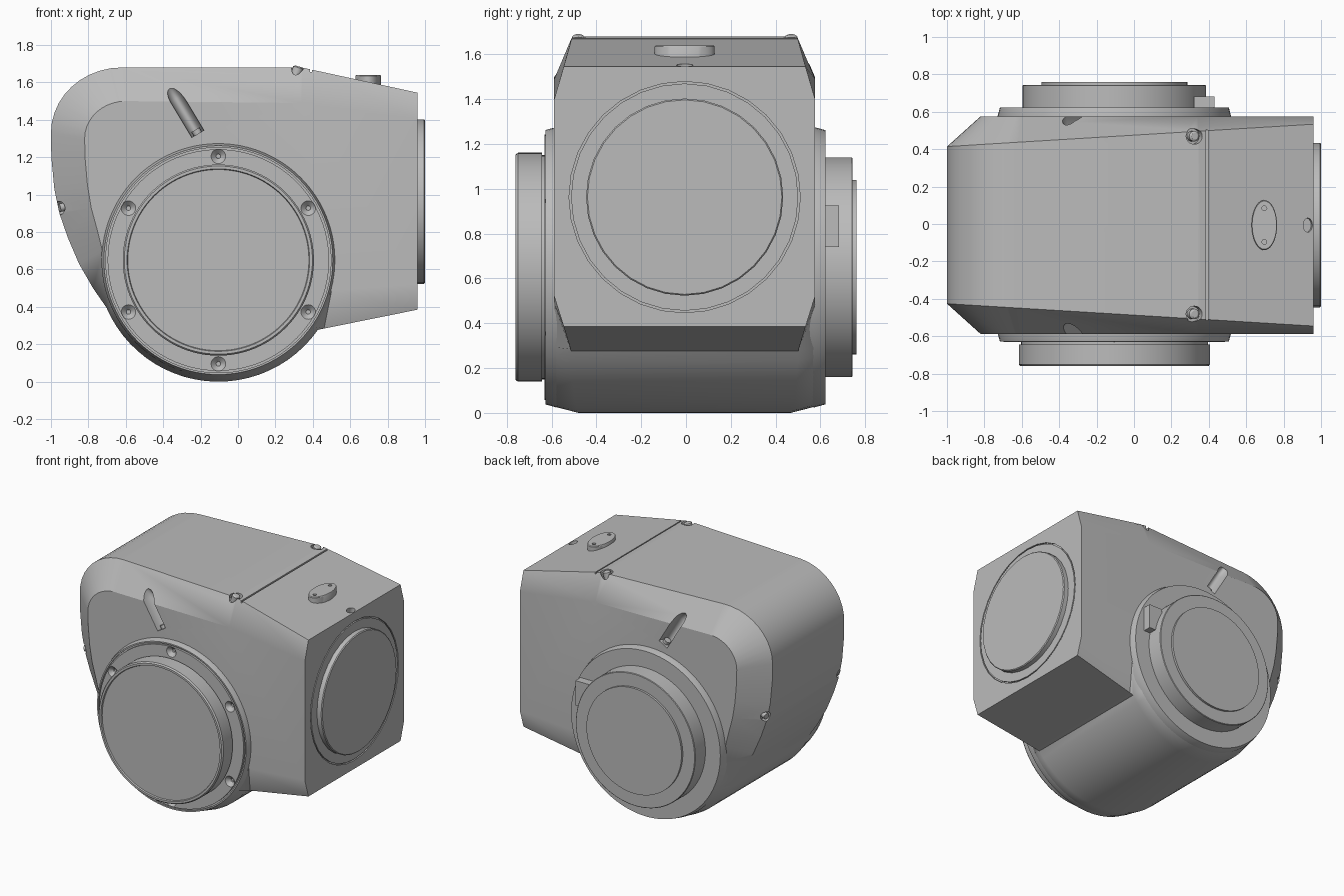
import bpy, bmesh, math
from mathutils import Vector, Matrix

cube = bpy.data.objects.get("Cube")
if cube:
    bpy.data.objects.remove(cube, do_unlink=True)

GREY = (0.5, 0.5, 0.5, 1)
metal = bpy.data.materials.new("cast_grey")
metal.use_nodes = True
metal.diffuse_color = GREY
metal.node_tree.nodes["Principled BSDF"].inputs["Base Color"].default_value = GREY

CY = -0.006                              # middle plane of the housing
HUB = Vector((-0.105, CY, 0.65))         # centre of the side flanges
END = Vector((0.96, CY, 0.963))          # centre of the end port


def finish(name, bm):
    bmesh.ops.recalc_face_normals(bm, faces=bm.faces)
    mesh = bpy.data.meshes.new(name)
    bm.to_mesh(mesh)
    bm.free()
    ob = bpy.data.objects.new(name, mesh)
    bpy.context.collection.objects.link(ob)
    mesh.materials.append(metal)
    return ob


def lathe(name, profile, loc, axis, seg=64, ring=False, scale=(1, 1, 1)):
    """Revolve (radius, height) points about an axis through loc."""
    bm = bmesh.new()
    rows = [[bm.verts.new((r * math.cos(a), r * math.sin(a), h))
             for a in (2 * math.pi * i / seg for i in range(seg))] for r, h in profile]
    pairs = list(zip(rows, rows[1:]))
    if ring:
        pairs.append((rows[-1], rows[0]))
    else:
        bm.faces.new(rows[0])
        bm.faces.new(rows[-1])
    for a, b in pairs:
        for i in range(seg):
            j = (i + 1) % seg
            bm.faces.new((a[i], a[j], b[j], b[i]))
    turn = Vector(axis).to_track_quat('Z', 'Y').to_matrix().to_4x4()
    bm.transform(Matrix.Translation(loc) @ turn @ Matrix.Diagonal((*scale, 1)))
    return finish(name, bm)


def box(name, lo, hi):
    bm = bmesh.new()
    bmesh.ops.create_cube(bm, size=1)
    lo, hi = Vector(lo), Vector(hi)
    bm.transform(Matrix.Translation((lo + hi) / 2) @ Matrix.Diagonal((*(hi - lo), 1)))
    return finish(name, bm)


def apply(ob, mod):
    bpy.context.view_layer.objects.active = ob
    bpy.ops.object.modifier_apply(modifier=mod.name)


def cut(ob, cutter):
    mod = ob.modifiers.new("cut", 'BOOLEAN')
    mod.operation, mod.solver, mod.object = 'DIFFERENCE', 'EXACT', cutter
    apply(ob, mod)
    bpy.data.objects.remove(cutter, do_unlink=True)


def smooth(ob, angle=30):
    bpy.ops.object.select_all(action='DESELECT')
    ob.select_set(True)
    bpy.context.view_layer.objects.active = ob
    bpy.ops.object.shade_smooth_by_angle(angle=math.radians(angle))


# Housing: outer rim profile paired with the inset side-face profile
def pair(ox, oz, ix, iz):
    return (ox, oz), (ix, iz)


def arc_pair(deg, outer, inner, co, ci):
    c, s = math.cos(math.radians(deg)), math.sin(math.radians(deg))
    return ((co[0] + outer[0] * c, co[1] + outer[1] * s),
            (ci[0] + inner[0] * c, ci[1] + inner[1] * s))


hub = (HUB.x, HUB.z)
rim = [pair(0.96, 1.545, 0.96, 1.4), pair(0.34, 1.68, 0.34, 1.49)]
rim += [arc_pair(90 + 9 * i, (0.38, 0.35), (0.22, 0.2), (-0.62, 1.33), (-0.6, 1.3))
        for i in range(11)]
rim += [pair(-0.998, 1.2, -0.818, 1.2), pair(-0.982, 1.03, -0.805, 1.05),
        pair(-0.955, 0.9, -0.785, 0.93), pair(-0.91, 0.77, -0.755, 0.82),
        pair(-0.85, 0.63, -0.725, 0.7), pair(-0.775, 0.5, -0.715, 0.58)]
rim += [arc_pair(203 + 122 * i / 24, (0.65, 0.65), (0.622, 0.622), hub, hub)
        for i in range(25)]
rim += [pair(0.46, 0.284, 0.5, 0.485), pair(0.96, 0.385, 0.96, 0.52)]

bm = bmesh.new()
half = lambda x: 0.42 + 0.061 * (x + 1)
loops = []
for side, inset in ((-1, True), (-1, False), (1, False), (1, True)):
    loops.append([bm.verts.new((p[inset][0],
                                CY + side * (0.582 if inset else half(p[0][0])),
                                p[inset][1])) for p in rim])
for a, b in zip(loops, loops[1:]):
    for i in range(len(rim)):
        j = (i + 1) % len(rim)
        bm.faces.new((a[i], a[j], b[j], b[i]))
bm.faces.new(loops[0])
bm.faces.new(loops[-1])
housing = finish("housing", bm)

# Pockets with bolts, mirrored on both sides
for side, word in ((-1, "front"), (1, "back")):
    start = Vector((-0.215, CY + side * 0.585, 1.325))
    along = Vector((-0.18, 0, 0.3)).normalized()
    bm = bmesh.new()
    bmesh.ops.create_uvsphere(bm, u_segments=24, v_segments=12, radius=1)
    bmesh.ops.delete(bm, geom=[v for v in bm.verts if v.co.z < -0.01], context='VERTS')
    edges = [e for e in bm.edges if e.is_boundary]
    low = bmesh.ops.extrude_edge_only(bm, edges=edges)["geom"]
    for v in low:
        if isinstance(v, bmesh.types.BMVert):
            v.co.z = -2.2
    bmesh.ops.holes_fill(bm, edges=[e for e in bm.edges if e.is_boundary])
    turn = along.to_track_quat('Z', 'Y').to_matrix()
    bm.transform(Matrix.Diagonal((0.038, 0.038, 0.1, 1)))
    bm.transform(Matrix.Translation(start + along * 0.22) @
                 Matrix.Diagonal((1, 2, 1, 1)) @ turn.to_4x4())
    cut(housing, finish("pocket_cutter", bm))
    smooth(lathe(word + "_pocket_bolt", [(0.024, -0.02), (0.024, 0.025)],
                 start - Vector((0, side * 0.04, 0)), along, 16))

    top = Vector((0.315, CY + side * 0.475, 1.655))
    cut(housing, lathe("top_cutter", [(0.042, -0.02), (0.042, 0.1)], top, (0.3, 0, 1), 20))
    smooth(lathe(word + "_top_bolt", [(0.028, -0.04), (0.028, 0.025), (0.018, 0.032)],
                 top, (0.3, 0, 1), 16))

    left = Vector((-0.95, CY + side * 0.425, 0.93))
    cut(housing, lathe("left_cutter", [(0.036, -0.03), (0.036, 0.1)], left,
                       (-1, side * 0.3, -0.2), 20))
    smooth(lathe(word + "_left_bolt", [(0.022, -0.05), (0.022, 0.005)], left,
                 (-1, side * 0.3, -0.2), 16))

# Seam across the top, rim notch and groove around the end port
cut(housing, box("seam_cutter", (0.385, -0.7, 1.657), (0.395, 0.7, 1.8)))
cut(housing, lathe("notch_cutter", [(0.025, -0.04), (0.025, 0.1)], (0.93, CY, 1.555),
                   (0.2, 0, 1), 20, scale=(1.5, 1, 1)))
cut(housing, lathe("groove_cutter", [(0.507, -0.012), (0.507, 0.05), (0.516, 0.05),
                                     (0.516, -0.012)], END, (1, 0, 0), 32, ring=True))
smooth(housing)
housing.modifiers.new("even_shading", 'WEIGHTED_NORMAL').keep_sharp = True

# End port
smooth(lathe("end_port", [(0.44, -0.03), (0.44, 0.034), (0.434, 0.04)], END, (1, 0, 0), 32), 20)

# Front flange with countersunk holes, and its cover disc
FRONT, BACK = (0, -1, 0), (0, 1, 0)
flange = lathe("front_flange", [(0.622, 0.5), (0.625, 0.575), (0.612, 0.622), (0.602, 0.622),
                                (0.602, 0.61), (0.592, 0.61), (0.592, 0.625)], HUB, FRONT, 96)
for i in range(6):
    a = math.radians(30 + 60 * i)
    spot = HUB + Vector((0.555 * math.cos(a), -0.625, 0.555 * math.sin(a)))
    cut(flange, lathe("hole_cutter", [(0.012, -0.035), (0.014, -0.025), (0.04, 0.001),
                                      (0.04, 0.02)], spot, FRONT, 20))
smooth(flange)
smooth(lathe("front_cover", [(0.5, 0.6), (0.5, 0.637), (0.511, 0.637), (0.511, 0.744),
                             (0.503, 0.754), (0.488, 0.754), (0.484, 0.744)],
             HUB, FRONT, 96))

# Back flange, stepped cover and locating tab
smooth(lathe("back_flange", [(0.622, 0.5), (0.625, 0.58), (0.612, 0.628)], HUB, BACK, 96))
smooth(lathe("back_cover", [(0.49, 0.6), (0.49, 0.746), (0.486, 0.75), (0.39, 0.75),
                            (0.39, 0.766)], HUB, BACK, 96))
box("back_tab", (0.32, 0.6, 0.74), (0.43, 0.682, 0.925))

# Oval cap on the sloping top
cap = lathe("oval_cap", [(1, 1.55), (1, 1.635), (0.96, 1.64)], (0.697, CY, 0), (0, 0, 1), 40,
            scale=(0.068, 0.134, 1))
for side in (-1, 1):
    cut(cap, lathe("cap_hole_cutter", [(0.013, 1.62), (0.013, 1.7)],
                   (0.697, CY + side * 0.09, 0), (0, 0, 1), 12))
smooth(cap)
